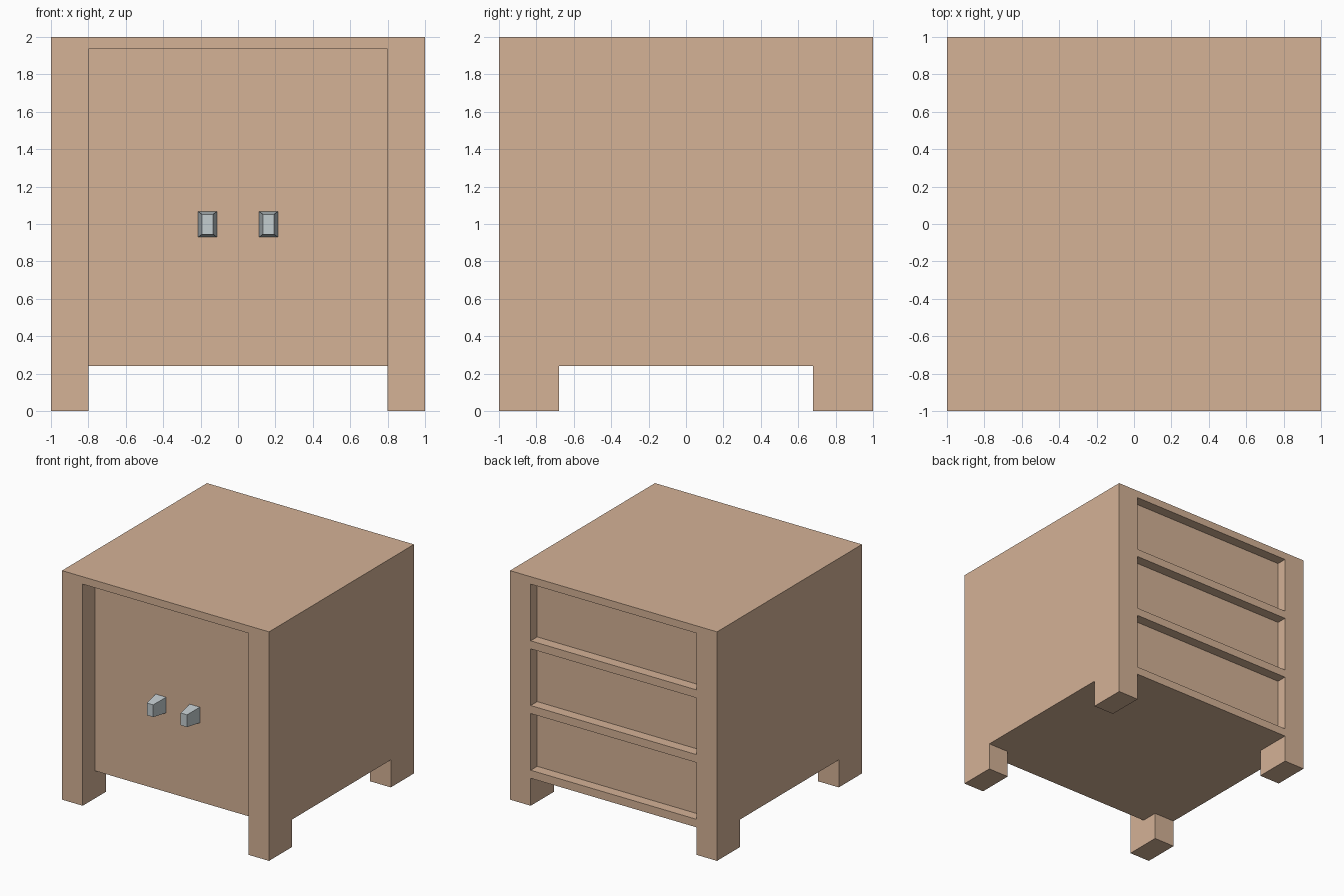
import bpy
import bmesh
from mathutils import Vector

if "Cube" in bpy.data.objects:
    bpy.data.objects.remove(bpy.data.objects["Cube"])


def material(name, color):
    mat = bpy.data.materials.new(name)
    mat.diffuse_color = (*color, 1)
    mat.use_nodes = True
    mat.node_tree.nodes["Principled BSDF"].inputs["Base Color"].default_value = mat.diffuse_color
    return mat


def box(name, lo, hi, mat=None, front_scale=(1, 1)):
    """Box between two corners; front_scale tapers the -y face."""
    lo, hi = Vector(lo), Vector(hi)
    mid, size = (lo + hi) / 2, hi - lo
    bm = bmesh.new()
    bmesh.ops.create_cube(bm, size=1)
    for v in bm.verts:
        if v.co.y < 0:
            v.co.x *= front_scale[0]
            v.co.z *= front_scale[1]
        v.co = Vector(a * b for a, b in zip(v.co, size))
    mesh = bpy.data.meshes.new(name)
    bm.to_mesh(mesh)
    bm.free()
    obj = bpy.data.objects.new(name, mesh)
    obj.location = mid
    bpy.context.collection.objects.link(obj)
    if mat:
        mesh.materials.append(mat)
    return obj


def cut(target, lo, hi):
    """Subtract a box from the target."""
    cutter = box("cutter", lo, hi)
    cutter.hide_render = True
    mod = target.modifiers.new("cut", 'BOOLEAN')
    mod.operation = 'DIFFERENCE'
    mod.solver = 'EXACT'
    mod.object = cutter
    bpy.context.view_layer.objects.active = target
    bpy.ops.object.modifier_apply(modifier=mod.name)
    bpy.data.objects.remove(cutter)


wood = material("wood", (0.66, 0.445, 0.305))
metal = material("metal", (0.55, 0.61, 0.63))

INNER, TOP, BASE = 0.8, 1.935, 0.24
DOOR_Y = -0.83

# cabinet body with four legs
cabinet = box("cabinet_body", (-1, -1, 0), (1, 1, 2), wood)
cut(cabinet, (-INNER, -1.2, -0.2), (INNER, 1.2, BASE))
cut(cabinet, (-1.2, -0.68, -0.2), (1.2, 0.68, BASE))

# front door recess
cut(cabinet, (-INNER, -1.3, -0.3), (INNER, DOOR_Y, TOP))

# three back recesses separated by rails
pitch, rail = (TOP - BASE) / 3, 0.07
for i in range(3):
    top = TOP - i * pitch
    cut(cabinet, (-INNER, 0.91, top - pitch + rail), (INNER, 1.2, top))

# tapered door handles
for side, x in (("left", -0.163), ("right", 0.163)):
    box(side + "_handle", (x - 0.05, -0.98, 0.93), (x + 0.05, DOOR_Y, 1.067),
        metal, front_scale=(0.6, 0.78))
